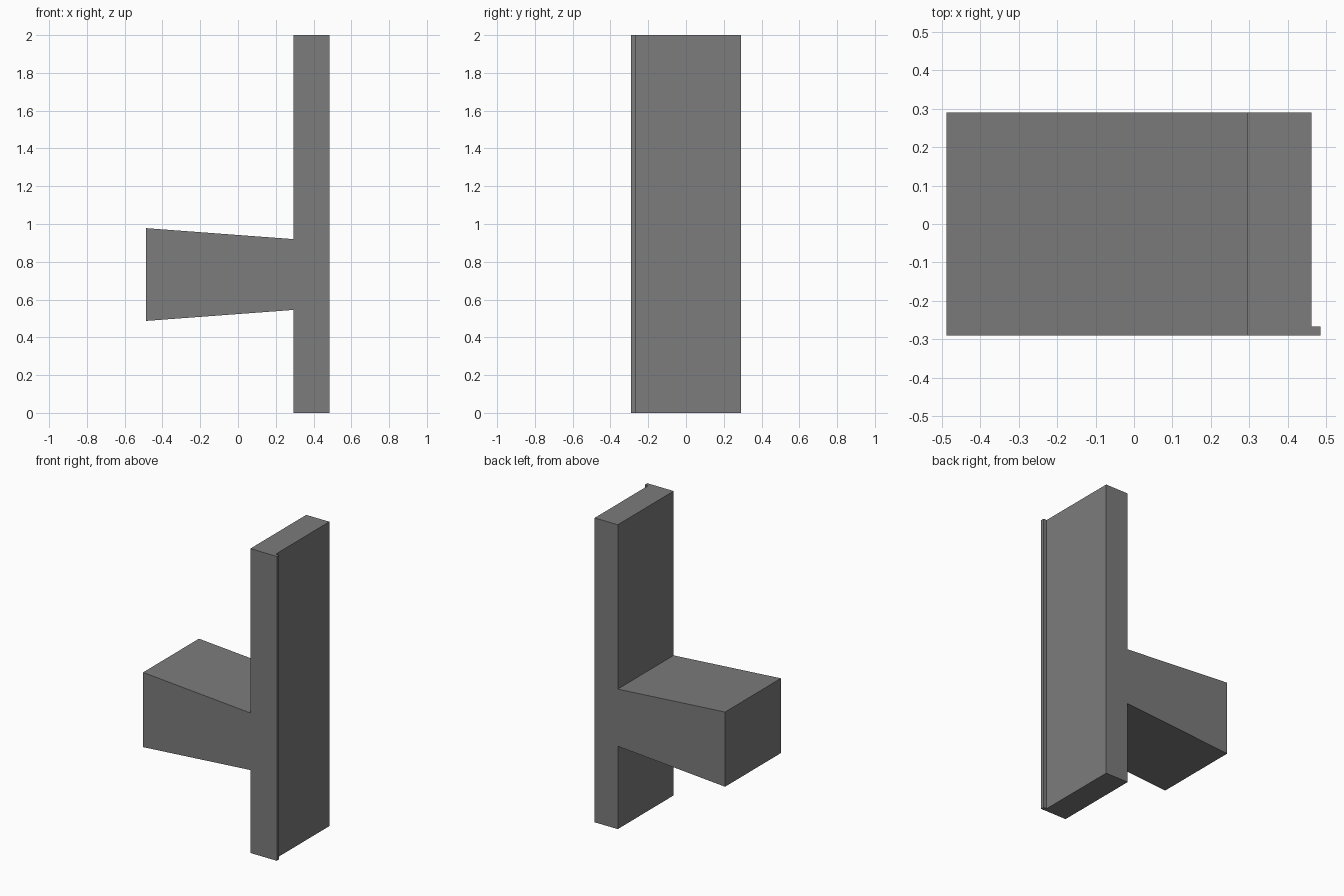
import bpy
import bmesh

if "Cube" in bpy.data.objects:
    bpy.data.objects.remove(bpy.data.objects["Cube"])

grey = bpy.data.materials.new("mid_grey")
grey.diffuse_color = (0.2, 0.2, 0.2, 1)
grey.use_nodes = True
grey.node_tree.nodes["Principled BSDF"].inputs["Base Color"].default_value = grey.diffuse_color


def prism(name, outline, axis, start, end):
    """Extrude an outline along y (outline in x, z) or z (outline in x, y)."""
    bm = bmesh.new()
    verts = [bm.verts.new((a, start, b) if axis == "y" else (a, b, start))
             for a, b in outline]
    face = bm.faces.new(verts)
    ext = bmesh.ops.extrude_face_region(bm, geom=[face])
    moved = [g for g in ext["geom"] if isinstance(g, bmesh.types.BMVert)]
    step = end - start
    bmesh.ops.translate(bm, verts=moved,
                        vec=(0, step, 0) if axis == "y" else (0, 0, step))
    bmesh.ops.recalc_face_normals(bm, faces=bm.faces)
    mesh = bpy.data.meshes.new(name)
    bm.to_mesh(mesh)
    bm.free()
    mesh.materials.append(grey)
    obj = bpy.data.objects.new(name, mesh)
    bpy.context.collection.objects.link(obj)
    return obj


# Upright panel with a flaring arm, as one side profile
bracket = prism("panel_with_arm", [
    (0.485, 0), (0.485, 2), (0.293, 2), (0.293, 0.92),
    (-0.487, 0.978), (-0.487, 0.487), (0.293, 0.545), (0.293, 0),
], "y", -0.29, 0.29)

# Rebate along the outer face, leaving a thin lip at the front edge
cutter = prism("rebate_cutter", [
    (0.461, -0.266), (0.6, -0.266), (0.6, 0.4), (0.461, 0.4),
], "z", -0.1, 2.1)
cutter.hide_render = True
cutter.hide_set(True)

cut = bracket.modifiers.new("rebate", "BOOLEAN")
cut.operation = "DIFFERENCE"
cut.solver = "EXACT"
cut.object = cutter
